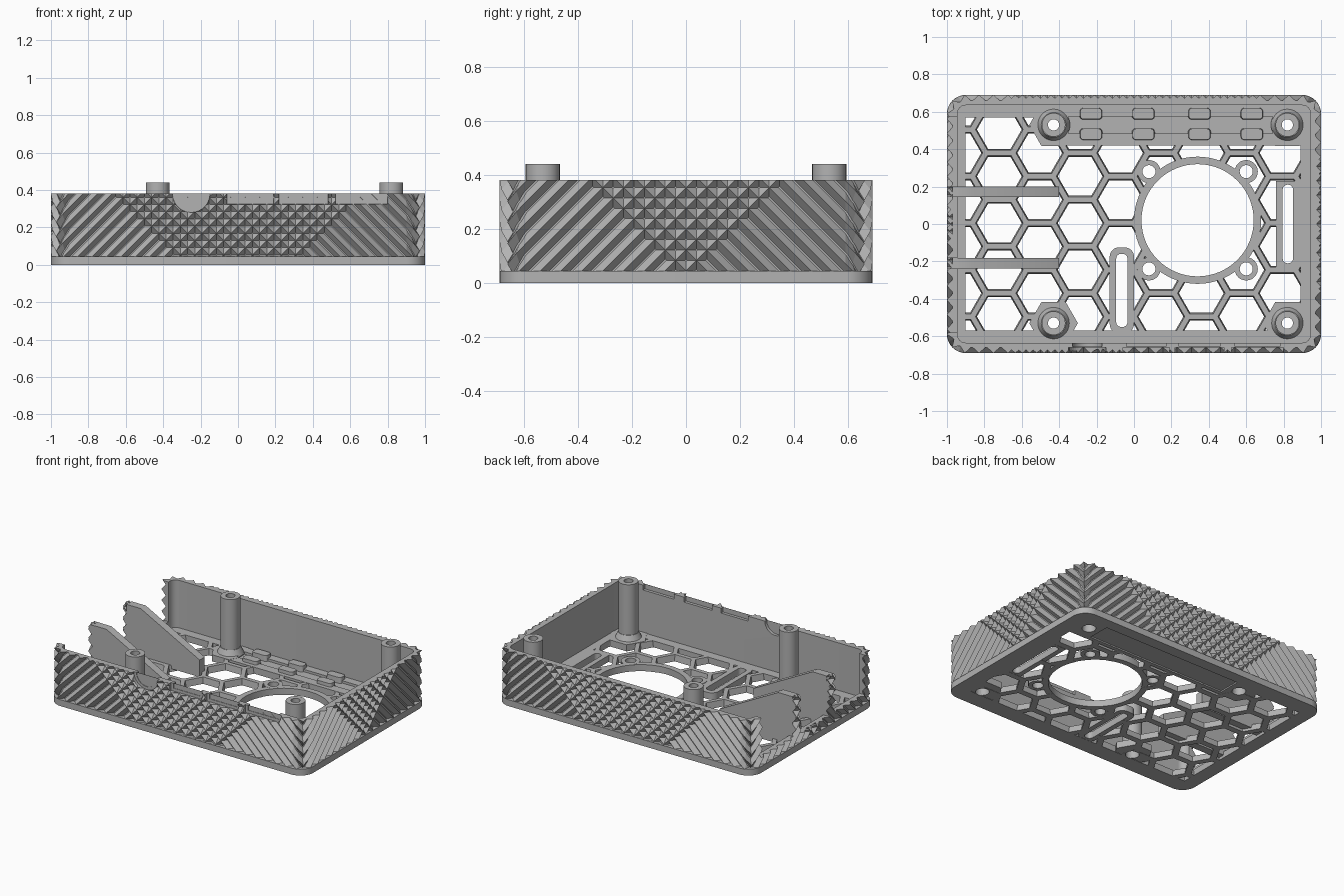
import bpy, bmesh, math
from mathutils import Matrix, Vector

if "Cube" in bpy.data.objects:
    bpy.data.objects.remove(bpy.data.objects["Cube"])

GREY = bpy.data.materials.new("matte_grey")
GREY.use_nodes = True
GREY.diffuse_color = (0.45, 0.45, 0.45, 1)
GREY.node_tree.nodes["Principled BSDF"].inputs["Base Color"].default_value = GREY.diffuse_color

HX, HY, R, RIB, TOP, FLOOR = 1.0, 0.69, 0.1, 0.03, 0.38, 0.045
POSTS = [(x, y) for x in (-0.43, 0.82) for y in (-0.53, 0.53)]
FAN = (0.34, 0.02)
SCREWS = [(FAN[0] + sx * 0.26, FAN[1] + sy * 0.26) for sx in (-1, 1) for sy in (-1, 1)]


# ---------- helpers ----------
def ngon(cx, cy, r, n=32, turn=0.0):
    return [(cx + r * math.cos(turn + math.tau * i / n),
             cy + r * math.sin(turn + math.tau * i / n)) for i in range(n)]


def box(x0, x1, y0, y1):
    return [(x0, y0), (x1, y0), (x1, y1), (x0, y1)]


def rounded(x0, x1, y0, y1, r, n=8):
    pts = []
    corners = [(x1 - r, y1 - r), (x0 + r, y1 - r), (x0 + r, y0 + r), (x1 - r, y0 + r)]
    for q, (cx, cy) in enumerate(corners):
        for i in range(n + 1):
            a = (q + i / n) * math.pi / 2
            pts.append((cx + r * math.cos(a), cy + r * math.sin(a)))
    return pts


def add_prism(bm, pts, a, b, top_scale=1.0, axis="z"):
    """Extrude a 2D outline from a to b, optionally tapering towards b."""
    c = Vector((sum(p[0] for p in pts), sum(p[1] for p in pts))) / len(pts)

    def place(p, h):
        return (p[0], p[1], h) if axis == "z" else (p[0], h, p[1])
    low = [bm.verts.new(place(p, a)) for p in pts]
    high = [bm.verts.new(place(c + (Vector(p) - c) * top_scale, b)) for p in pts]
    bm.faces.new(low)
    bm.faces.new(high)
    for i in range(len(pts)):
        j = (i + 1) % len(pts)
        bm.faces.new((low[i], low[j], high[j], high[i]))


def clip(bm, co, no, keep_both=False):
    geom = bm.verts[:] + bm.edges[:] + bm.faces[:]
    cut = bmesh.ops.bisect_plane(bm, geom=geom, dist=1e-6, plane_co=co, plane_no=no,
                                 clear_outer=not keep_both)
    if not keep_both:
        edges = [e for e in cut["geom_cut"] if isinstance(e, bmesh.types.BMEdge)]
        if edges:
            bmesh.ops.edgeloop_fill(bm, edges=edges)


def finish(name, bm):
    bmesh.ops.recalc_face_normals(bm, faces=bm.faces[:])
    me = bpy.data.meshes.new(name)
    bm.to_mesh(me)
    bm.free()
    me.materials.append(GREY)
    ob = bpy.data.objects.new(name, me)
    bpy.context.collection.objects.link(ob)
    return ob


def solid(name, prisms):
    bm = bmesh.new()
    for p in prisms:
        add_prism(bm, *p)
    return finish(name, bm)


def cut(ob, *cutters):
    for c in cutters:
        m = ob.modifiers.new("cut", "BOOLEAN")
        m.object, m.operation, m.solver, m.use_self = c, "DIFFERENCE", "EXACT", True
    dg = bpy.context.evaluated_depsgraph_get()
    dg.update()
    me = bpy.data.meshes.new_from_object(ob.evaluated_get(dg))
    ob.modifiers.clear()
    ob.data = me


# ---------- cutters ----------
SLOTS = [(-0.095, -0.035, -0.55, -0.16), (0.795, 0.85, -0.21, 0.21)]
holes = solid("hole_cutter",
              [(ngon(*FAN, 0.3, 64), -0.1, 0.3)]
              + [(ngon(*s, 0.035, 20), -0.1, 0.3) for s in SCREWS]
              + [(rounded(*s, 0.025), -0.1, 0.3) for s in SLOTS]
              + [(ngon(*p, 0.045, 24), -0.01, 0.5, 0.62) for p in POSTS])
recess = solid("recess_cutter", [(box(-0.35, 0.74, 0.485, 0.575), 0.03, 0.2),
                                 (box(-0.35, 0.74, 0.45, 0.61), -0.1, 0.01)])

# hexagonal ventilation grid, trimmed to the floor opening
bm = bmesh.new()
a = 0.144
for col in range(-2, 9):
    for row in range(-4, 5):
        cx, cy = -0.72 + col * 1.5 * a, 0.005 + (row + 0.5 * (col % 2)) * 0.25
        add_prism(bm, ngon(cx, cy, 0.118, 6), -0.01, 0.06, 1.1)
for co, no in (((-0.9, 0, 0), (-1, 0, 0)), ((0.89, 0, 0), (1, 0, 0)),
               ((0, -0.57, 0), (0, -1, 0)), ((0, 0.57, 0), (0, 1, 0))):
    clip(bm, co, no)
hexes = finish("vent_cutter", bm)

PORTS = [(-0.06, 0.19), (0.22, 0.48), (0.52, 0.8)]


def port_cutter(name, y0, y1, inset):
    return solid(name, [(ngon(-0.25, TOP, 0.1 - inset, 40), y0, y1, 1, "y")]
                 + [(box(l + inset, r - inset, 0.325 + inset, 0.6), y0, y1, 1, "y")
                    for l, r in PORTS])


port_clear = port_cutter("port_clearance", -0.8, -0.657, 0)
port_through = port_cutter("port_opening", -0.8, -0.6, 0.02)
side_open = solid("side_opening", [(box(-1.2, -0.9, l, h), 0.1, 0.6) for l, h in
                                   ((-0.58, -0.24), (-0.18, 0.145), (0.2, 0.575))])

# ---------- floor ----------
floor = solid("floor_plate", [(rounded(-HX, HX, -HY, HY, R), 0, FLOOR)])
cut(floor, hexes, holes, recess)

pads = solid("floor_pads",
             [(ngon(*FAN, 0.34, 64), 0.001, 0.047)]
             + [(ngon(*s, 0.062, 24), 0.0015, 0.0475) for s in SCREWS]
             + [(ngon(*p, 0.13, 6), 0.002, 0.048) for p in POSTS]
             + [(rounded(-0.13, 0, -0.585, -0.125, 0.05), 0.0012, 0.0485),
                (box(0.76, 0.92, -0.23, 0.23), 0.0014, 0.0465),
                (box(-0.4, 0.92, 0.42, 0.62), 0.0008, 0.0468)])
cut(pads, holes, recess)

# paired clips beside the long recess
clips = solid("recess_clips", [(rounded(x - 0.062, x + 0.062, y - 0.032, y + 0.032, 0.02, 4),
                                0.02, 0.07, 0.92)
                               for x in (-0.23, 0.05, 0.35, 0.63) for y in (0.48, 0.59)])

# ---------- mounting posts ----------
for i, p in enumerate(POSTS):
    post = solid("mounting_post_%d" % (i + 1), [(ngon(*p, 0.063, 40), 0.01, 0.44)])
    collar = solid("post_collar_%d" % (i + 1), [(ngon(*p, 0.088, 40), 0.04, 0.085, 0.75)])
    cut(post, holes)
    cut(collar, holes)

# ---------- walls ----------
wall = solid("wall", [(rounded(-HX + RIB, HX - RIB, -HY + RIB, HY - RIB, R - RIB), 0.03, TOP)])
hollow = solid("wall_hollow", [(rounded(-0.945, 0.945, -0.635, 0.635, 0.045), -0.1, 0.6)])
cut(wall, hollow, port_through, side_open)

# tapering partitions between the side openings
for name, y in (("rear_partition", 0.1725), ("front_partition", -0.21)):
    solid(name, [([(-0.97, 0.02), (-0.4, 0.02), (-0.4, 0.14), (-0.86, TOP), (-0.97, TOP)],
                  y - 0.028, y + 0.028, 1, "y")])


# ---------- crossed diagonal ribs, wrapped around the corners ----------
def ribs(name, turn, flat, dist, reach):
    pitch, arc = 0.077, R * math.pi / 4
    bm = bmesh.new()
    for side in (1, -1):
        c = reach
        while c > -(flat + arc + 0.4):
            ends = []
            for t in (-0.1, 0.5):
                s, z = c + t, FLOOR + t
                ends.append([bm.verts.new((side * (s + o), d, z)) for o, d in
                             ((-pitch / 2, -0.004), (0, RIB), (pitch / 2, -0.004))])
            bm.faces.new(ends[0])
            bm.faces.new(ends[1])
            for i in range(3):
                j = (i + 1) % 3
                bm.faces.new((ends[0][i], ends[0][j], ends[1][j], ends[1][i]))
            c -= pitch
    clip(bm, (0, 0, FLOOR - 0.002), (0, 0, -1))
    clip(bm, (0, 0, TOP), (0, 0, 1))
    for sx in (-1, 1):
        clip(bm, (sx * (flat + arc), 0, 0), (sx, 0, 0))
        for part in (0, 0.5):
            clip(bm, (sx * (flat + arc * part), 0, 0), (sx, 0, 0), True)
    for v in bm.verts:
        s, d, z = v.co
        ang, r = max(0, abs(s) - flat) / R, R - RIB + d
        x = s if ang == 0 else math.copysign(flat + r * math.sin(ang), s)
        v.co = (x, -(dist + r * math.cos(ang)), z)
    bm.transform(Matrix.Rotation(turn * math.pi / 2, 4, "Z"))
    return finish(name, bm)


front_ribs = ribs("front_ribs", 0, HX - R, HY - R, 0.3)
ribs("left_ribs", 1, HY - R, HX - R, 0.0)
ribs("back_ribs", 2, HX - R, HY - R, 0.3)
right_ribs = ribs("right_ribs", 3, HY - R, HX - R, 0.0)
cut(front_ribs, port_clear)
cut(right_ribs, side_open)

# ---------- tidy up ----------
for c in (holes, recess, hexes, port_clear, port_through, side_open, hollow):
    bpy.data.objects.remove(c)
bpy.ops.object.select_all(action="DESELECT")
for ob in bpy.context.collection.objects:
    if ob.type == "MESH" and not ob.name.endswith("ribs"):
        ob.select_set(True)
        bpy.context.view_layer.objects.active = ob
bpy.ops.object.shade_smooth_by_angle(angle=math.radians(30))
